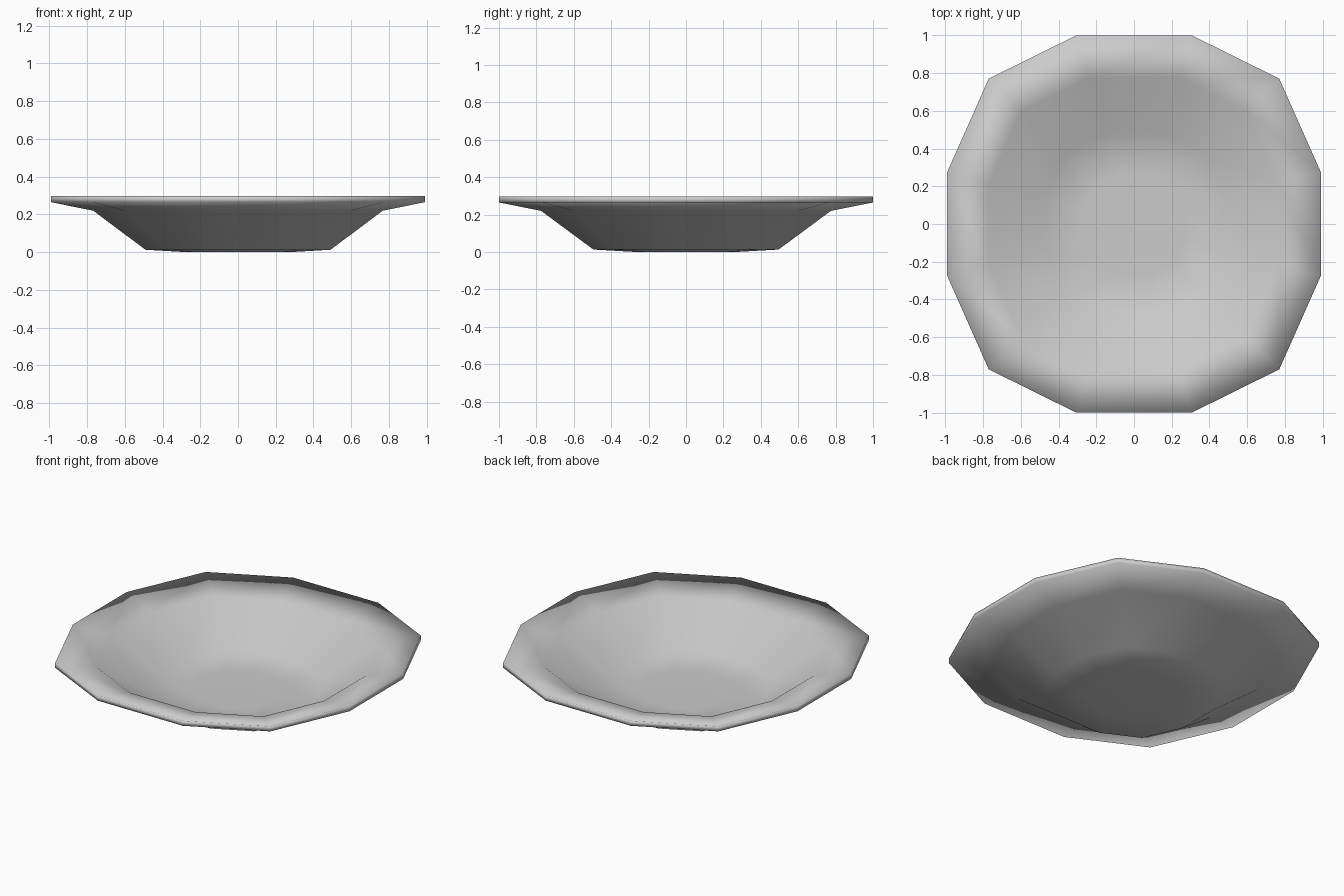
import bpy
import bmesh

cube = bpy.data.objects.get("Cube")
if cube:
    bpy.data.objects.remove(cube, do_unlink=True)

# Plain grey glaze
glaze = bpy.data.materials.new("grey_glaze")
glaze.use_nodes = True
colour = (0.6, 0.6, 0.6, 1.0)
glaze.diffuse_color = colour
glaze.node_tree.nodes["Principled BSDF"].inputs["Base Color"].default_value = colour

# Twelve-sided rim outline, mirrored from one quarter, counter-clockwise
quarter = [(0.99, 0.275), (0.77, 0.77), (0.305, 1.0)]
half = quarter + [(-x, y) for x, y in reversed(quarter)]
outline = half + [(-x, -y) for x, y in half]

# Profile as (scale of outline, height), from under the base to the inner floor
profile = [(0.27, 0.0), (0.495, 0.013), (0.775, 0.22), (1.0, 0.265),
           (1.0, 0.297), (0.775, 0.25), (0.48, 0.045), (0.27, 0.035)]

bm = bmesh.new()
rings = [[bm.verts.new((x * s, y * s, z)) for x, y in outline] for s, z in profile]
count = len(outline)
for low, high in zip(rings, rings[1:]):
    for i in range(count):
        j = (i + 1) % count
        bm.faces.new((low[i], low[j], high[j], high[i]))

# Close the underside and the inner floor
bm.faces.new(list(reversed(rings[0])))
bm.faces.new(rings[-1])
for face in bm.faces:
    face.smooth = True

mesh = bpy.data.meshes.new("shallow_plate")
bm.to_mesh(mesh)
bm.free()
mesh.materials.append(glaze)
plate = bpy.data.objects.new("shallow_plate", mesh)
bpy.context.collection.objects.link(plate)
